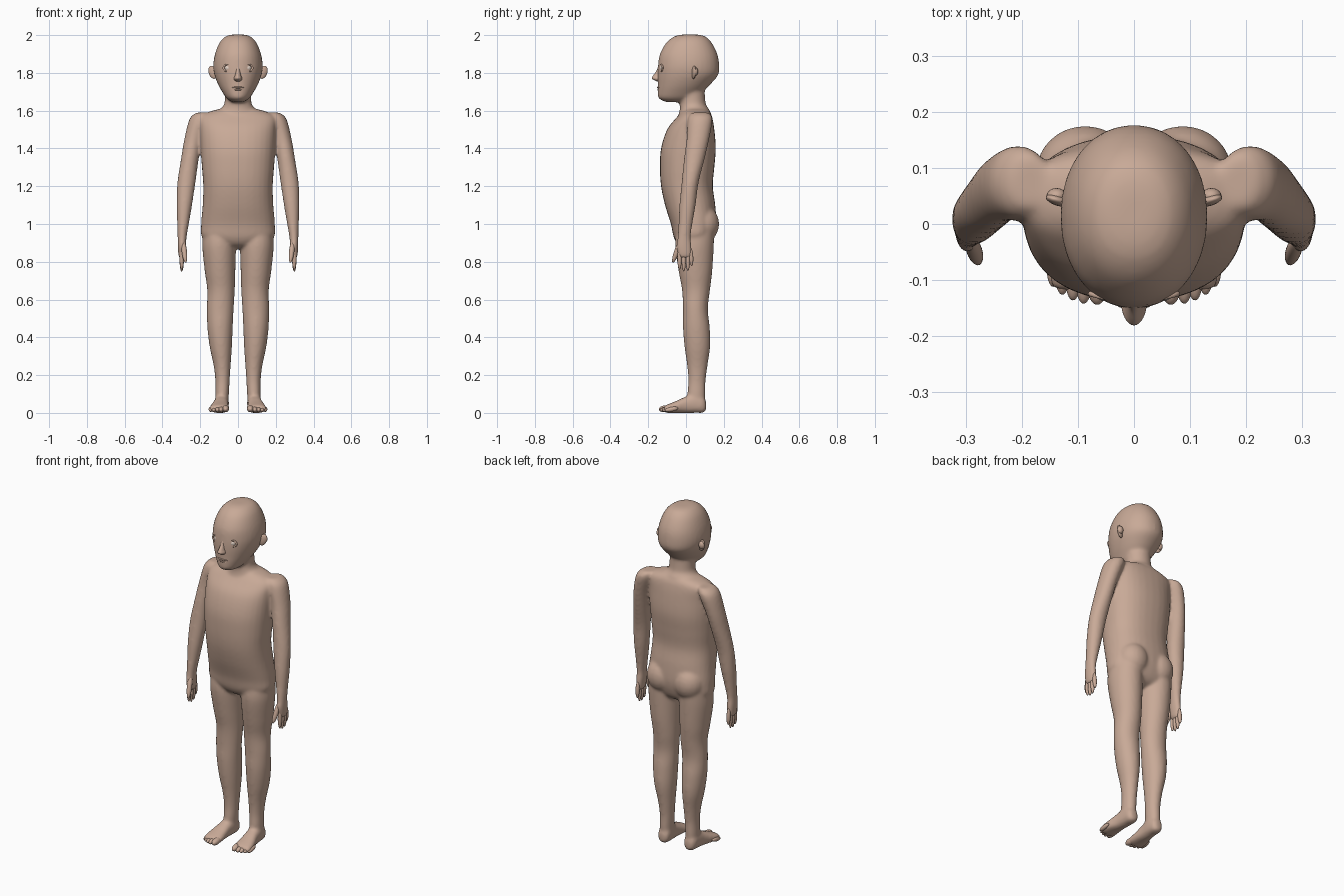
import bpy, bmesh, math
from mathutils import Matrix, Vector


def material(name, color):
    m = bpy.data.materials.new(name)
    m.diffuse_color = color
    return m


SKIN = material("skin", (0.58, 0.40, 0.31, 1))
EYE = material("eye_white", (0.78, 0.66, 0.58, 1))


def spline(stations, steps=5):
    """Catmull-Rom interpolation through the section table."""
    out, n = [], len(stations)
    for i in range(n - 1):
        a, b = stations[max(i - 1, 0)], stations[i]
        c, d = stations[i + 1], stations[min(i + 2, n - 1)]
        for k in range(steps):
            t = k / steps
            out.append([0.5 * (2 * q + (r - p) * t + (2 * p - 5 * q + 4 * r - s) * t * t
                               + (3 * q - p - 3 * r + s) * t ** 3)
                        for p, q, r, s in zip(a, b, c, d)])
    return out + [list(stations[-1])]


def loft(bm, stations, side=1, power=2.0, along="z", sides=32):
    """Skin superellipse sections (position, centre u, centre v, radius u, radius v)."""
    rings = []
    for t, u, v, ru, rv in spline(stations):
        ring = []
        for k in range(sides):
            c, s = math.cos(2 * math.pi * k / sides), math.sin(2 * math.pi * k / sides)
            x = side * (u + ru * math.copysign(abs(c) ** (2 / power), c))
            w = v + rv * math.copysign(abs(s) ** (2 / power), s)
            ring.append(bm.verts.new((x, w, t) if along == "z" else (x, t, w)))
        rings.append(ring)
    for a, b in zip(rings, rings[1:]):
        for k in range(sides):
            j = (k + 1) % sides
            bm.faces.new((a[k], a[j], b[j], b[k]))
    bm.faces.new(rings[0])
    bm.faces.new(rings[-1])


def blob(bm, center, radii, direction=(0, 0, 1)):
    """Ellipsoid whose local z follows a direction."""
    rot = Vector(direction).to_track_quat("Z", "Y").to_matrix().to_4x4()
    m = Matrix.Translation(center) @ rot @ Matrix.Diagonal((*radii, 1))
    bmesh.ops.create_uvsphere(bm, u_segments=20, v_segments=12, radius=1, matrix=m)


def digit(bm, root, tip, r):
    root, tip = Vector(root), Vector(tip)
    d = tip - root
    blob(bm, (root + tip) / 2, (r, r, d.length / 2), d)


def finish(bm, name, mat, voxel=None, smooth=0):
    bmesh.ops.recalc_face_normals(bm, faces=bm.faces)
    for f in bm.faces:
        f.smooth = True
    me = bpy.data.meshes.new(name)
    bm.to_mesh(me)
    bm.free()
    me.materials.append(mat)
    ob = bpy.data.objects.new(name, me)
    bpy.context.collection.objects.link(ob)
    if voxel:
        r = ob.modifiers.new("fuse", "REMESH")
        r.mode, r.voxel_size, r.use_smooth_shade = "VOXEL", voxel, True
        s = ob.modifiers.new("soften", "SMOOTH")
        s.factor, s.iterations = 0.5, smooth
    return ob


# Body: trunk, neck, head and limbs fused into one skin
body = bmesh.new()
loft(body, [(1.615, 0, .048, .07, .06), (1.595, 0, .052, .15, .075), (1.565, 0, .045, .2, .094),
            (1.5, 0, .025, .2, .125), (1.4, 0, .013, .197, .145), (1.3, 0, .006, .191, .144),
            (1.2, 0, .005, .184, .137), (1.1, 0, .022, .187, .133), (1.0, 0, .04, .195, .12),
            (.93, 0, .04, .19, .105), (.89, 0, .04, .12, .08), (.87, 0, .04, .05, .04)], power=2.3)
loft(body, [(1.72, 0, .03, .07, .068), (1.66, 0, .034, .07, .068), (1.63, 0, .037, .075, .07),
            (1.605, 0, .045, .095, .078), (1.57, 0, .045, .12, .085)])
loft(body, [(2.003, 0, .02, .03, .04), (1.993, 0, .02, .066, .082), (1.96, 0, .016, .098, .12),
            (1.9, 0, .014, .122, .152), (1.84, 0, .014, .131, .162), (1.79, 0, .01, .125, .161),
            (1.74, 0, -.01, .106, .14), (1.7, 0, -.03, .084, .12), (1.665, 0, -.045, .06, .1),
            (1.645, 0, -.045, .03, .06)], power=2.1)
for s in (1, -1):
    # arm with palm
    loft(body, [(1.59, .185, .075, .035, .045), (1.555, .205, .075, .052, .065),
                (1.45, .236, .063, .048, .06), (1.35, .254, .045, .047, .055),
                (1.22, .273, .022, .048, .045), (1.1, .284, .008, .041, .043),
                (1.0, .291, -.003, .031, .037), (.93, .296, -.01, .024, .035),
                (.88, .297, -.01, .022, .041), (.835, .298, -.006, .018, .037),
                (.82, .298, -.005, .012, .03)], s)
    # leg
    loft(body, [(.97, .1, .05, .085, .1), (.88, .1, .045, .089, .102), (.75, .095, .05, .081, .089),
                (.65, .09, .053, .073, .074), (.55, .094, .05, .071, .066),
                (.45, .095, .055, .067, .071), (.35, .091, .06, .059, .068),
                (.25, .084, .06, .045, .054), (.17, .082, .058, .038, .046),
                (.1, .084, .055, .036, .048), (.04, .085, .055, .034, .045)], s)
    # foot
    loft(body, [(.107, .085, .036, .015, .02), (.092, .085, .043, .033, .042),
                (.05, .086, .05, .038, .05), (0, .09, .043, .039, .044),
                (-.05, .096, .032, .048, .032), (-.1, .099, .022, .053, .022),
                (-.118, .098, .02, .043, .014)], s, power=2.4, along="y")
    blob(body, (s * .087, .088, 1.0), (.09, .088, .1))
finish(body, "body", SKIN, .008, 10)

# Fingers and toes
fingers, toes = bmesh.new(), bmesh.new()
for s in (1, -1):
    for y0, y1, z in ((-.034, -.034, .758), (-.012, -.012, .748), (.009, .01, .752), (.024, .03, .778)):
        digit(fingers, (s * .298, y0, .875), (s * .298, y1, z), .0115)
    digit(fingers, (s * .292, -.025, .92), (s * .277, -.07, .795), .014)
    for x, y, r in ((.064, -.144, .018), (.088, -.142, .014), (.107, -.136, .0135),
                    (.126, -.126, .013), (.142, -.112, .0125)):
        digit(toes, (s * x, y + .07, .026), (s * (x + .002), y, r), r)
finish(fingers, "fingers", SKIN)
finish(toes, "toes", SKIN)

# Nose, lips and ears
nose = bmesh.new()
loft(nose, [(1.835, 0, -.135, .01, .012), (1.81, 0, -.138, .012, .019), (1.785, 0, -.14, .017, .035),
            (1.77, 0, -.138, .023, .042), (1.758, 0, -.135, .018, .026), (1.752, 0, -.13, .008, .012)])
finish(nose, "nose", SKIN)
lips = bmesh.new()
blob(lips, (0, -.142, 1.723), (.032, .011, .006))
blob(lips, (0, -.141, 1.711), (.026, .011, .006))
finish(lips, "lips", SKIN)
ears = bmesh.new()
for s in (1, -1):
    blob(ears, (s * .134, .042, 1.803), (.01, .022, .036), (s * .35, .1, 1))
    blob(ears, (s * .138, .05, 1.808), (.018, .014, .022))
finish(ears, "ears", SKIN)

# Eyes with lids
eyes = bmesh.new()
for s in (1, -1):
    blob(eyes, (s * .05, -.116, 1.826), (.022, .022, .02))
    bpy.ops.mesh.primitive_torus_add(location=(s * .052, -.131, 1.826), major_segments=28,
                                     minor_segments=10, major_radius=.022, minor_radius=.005,
                                     rotation=(math.pi / 2, 0, s * .25))
    lid = bpy.context.object
    lid.name = "eyelid"
    lid.scale = (1.15, .85, 1)
    lid.data.materials.append(SKIN)
    bpy.ops.object.shade_smooth()
finish(eyes, "eyes", EYE)
